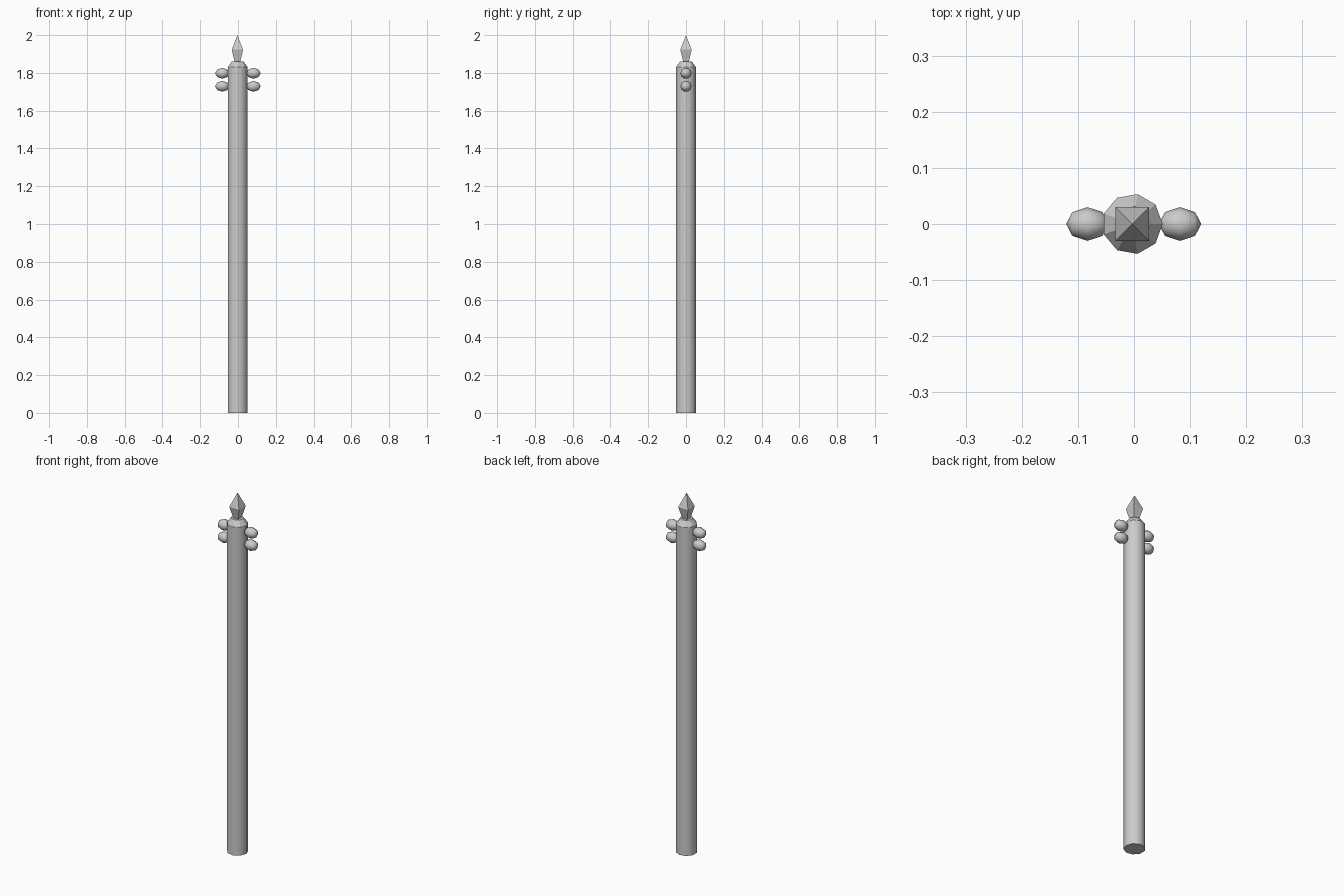
import bpy, bmesh, math
from mathutils import Matrix

if "Cube" in bpy.data.objects:
    bpy.data.objects.remove(bpy.data.objects["Cube"])

CX = -0.003  # pole axis


def lathe(name, profile, sides, start=0.0, smooth_bands=()):
    """Stack rings of (radius, z); radius 0 makes a point. Ends are capped."""
    bm = bmesh.new()
    rings = []
    for r, z in profile:
        n = sides if r > 0 else 1
        rings.append([bm.verts.new((CX + r * math.cos(start + 2 * math.pi * i / sides),
                                    r * math.sin(start + 2 * math.pi * i / sides), z))
                      for i in range(n)])
    for k, (a, b) in enumerate(zip(rings, rings[1:])):
        for i in range(sides):
            j = (i + 1) % sides
            if len(b) == 1:
                f = bm.faces.new((a[i], a[j], b[0]))
            else:
                f = bm.faces.new((a[i], a[j], b[j], b[i]))
            f.smooth = k in smooth_bands
    for ring in (rings[0], rings[-1]):
        if len(ring) > 1:
            bm.faces.new(ring)
    return finish(name, bm)


def finish(name, bm):
    bmesh.ops.recalc_face_normals(bm, faces=bm.faces)
    me = bpy.data.meshes.new(name)
    bm.to_mesh(me)
    bm.free()
    ob = bpy.data.objects.new(name, me)
    bpy.context.collection.objects.link(ob)
    return ob


# Nine-sided pole shaft with a chamfered top
pole = lathe("pole", [(0.054, 0), (0.054, 1.83), (0.032, 1.86)], 9, smooth_bands=(0,))
edges = pole.data.attributes.new("sharp_edge", 'BOOLEAN', 'EDGE')
for e in pole.data.edges:
    z0, z1 = (pole.data.vertices[v].co.z for v in e.vertices)
    edges.data[e.index].value = abs(z0 - z1) < 1e-5

# Four-sided spear point
d = math.sqrt(2)
lathe("spike", [(0.014 * d, 1.855), (0.03 * d, 1.923), (0, 2.0)], 4, math.pi / 4)

# Insulator beads, two on each side
for side, x in (("left", -0.083), ("right", 0.082)):
    for level, z in (("upper", 1.798), ("lower", 1.729)):
        bm = bmesh.new()
        bmesh.ops.create_uvsphere(
            bm, u_segments=10, v_segments=4, radius=1,
            matrix=Matrix.Translation((x, 0, z))
            @ Matrix.Diagonal((0.038, 0.03, 0.03, 1))
            @ Matrix.Rotation(math.pi / 2, 4, 'Y'))
        for f in bm.faces:
            f.smooth = True
        finish(f"bead_{side}_{level}", bm)
